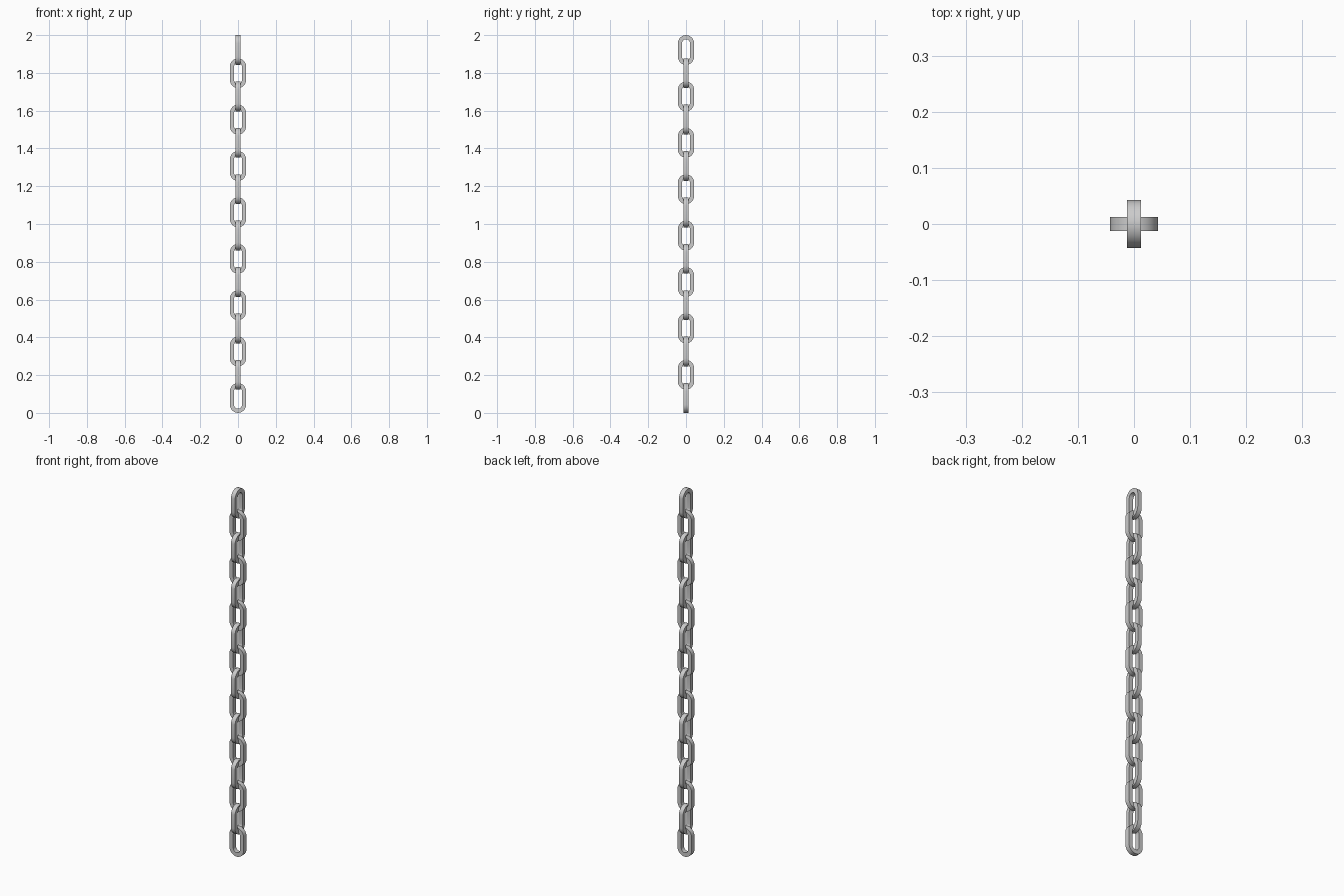
import bpy, bmesh
from math import pi, sin, cos

if "Cube" in bpy.data.objects:
    bpy.data.objects.remove(bpy.data.objects["Cube"])

COUNT = 16        # links
LENGTH = 0.158    # overall link height
HALF_W = 0.0425   # outer half width
BAR = 0.0245      # bar thickness across the link plane
RIM = 0.022       # bar thickness in the link plane
ARC = 12          # segments per rounded end
PITCH = (2.0 - LENGTH) / (COUNT - 1)


def stadium(radius):
    """Rounded-end outline in the XZ plane."""
    s = LENGTH / 2 - HALF_W
    top = [(radius * cos(pi * i / ARC), s + radius * sin(pi * i / ARC)) for i in range(ARC + 1)]
    return top + [(-x, -z) for x, z in top]


def link_mesh():
    bm = bmesh.new()
    h = BAR / 2
    outlines = [(HALF_W, -h), (HALF_W, h), (HALF_W - RIM, h), (HALF_W - RIM, -h)]
    rings = [[bm.verts.new((x, y, z)) for x, z in stadium(r)] for r, y in outlines]
    n = len(rings[0])
    for k in range(4):
        a, b = rings[k], rings[(k + 1) % 4]
        for i in range(n):
            j = (i + 1) % n
            bm.faces.new((a[i], a[j], b[j], b[i]))
    bmesh.ops.recalc_face_normals(bm, faces=bm.faces)
    me = bpy.data.meshes.new("chain_link")
    bm.to_mesh(me)
    bm.free()
    return me


# Interlocked links, alternately turned a quarter turn
mesh = link_mesh()
for i in range(COUNT):
    ob = bpy.data.objects.new(f"chain_link_{i + 1}", mesh)
    ob.location.z = LENGTH / 2 + i * PITCH
    ob.rotation_euler.z = (i % 2) * pi / 2
    bpy.context.collection.objects.link(ob)

# Smooth the curved walls, keep the bar edges crisp
bpy.context.view_layer.objects.active = ob
ob.select_set(True)
bpy.ops.object.shade_smooth_by_angle(angle=pi / 6)
